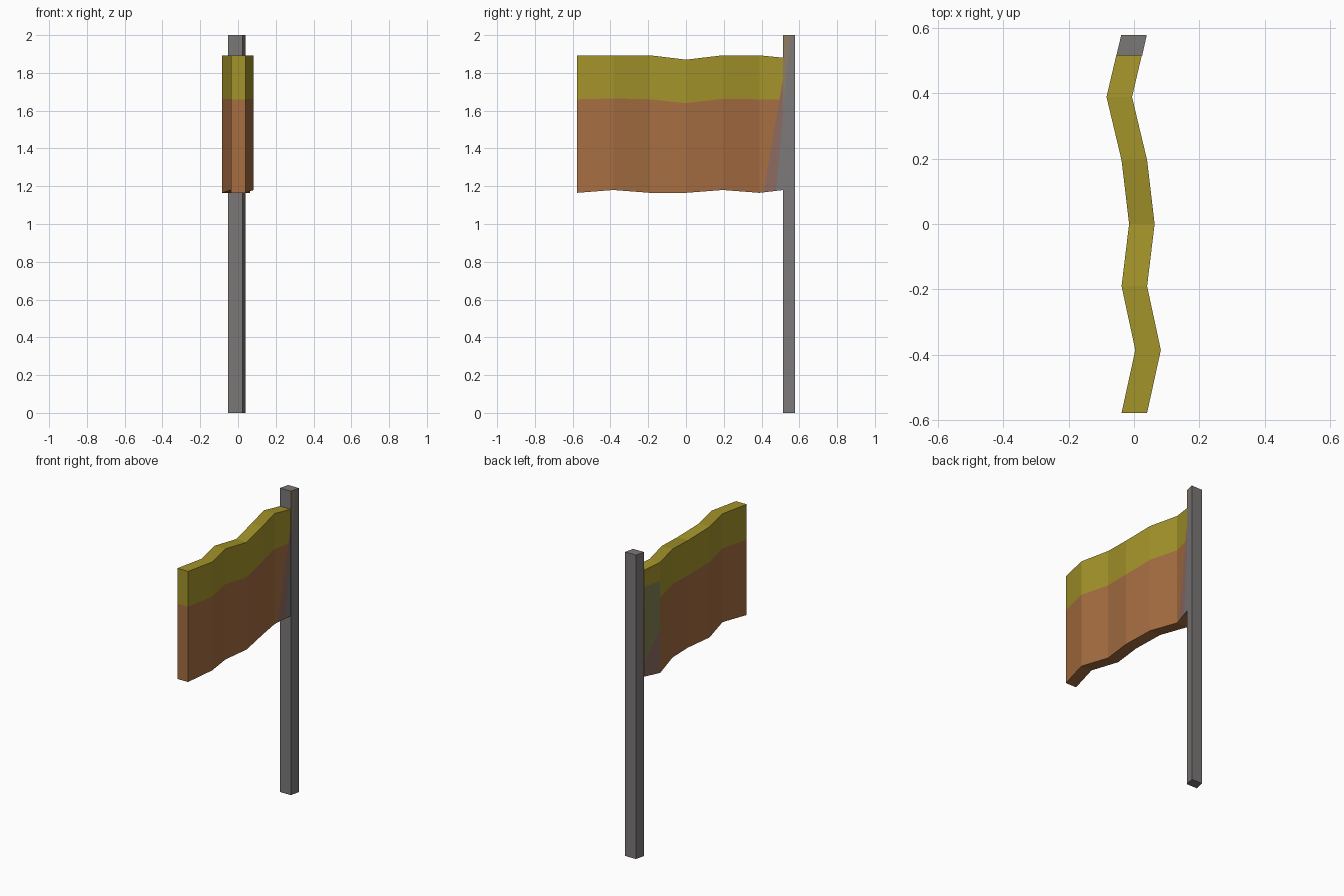
import bpy, bmesh
from mathutils import Vector

cube = bpy.data.objects.get("Cube")
if cube:
    bpy.data.objects.remove(cube)


def material(name, rgb):
    m = bpy.data.materials.new(name)
    m.use_nodes = True
    col = [(c / 255) ** 2.2 for c in rgb] + [1]
    m.diffuse_color = col
    m.node_tree.nodes["Principled BSDF"].inputs["Base Color"].default_value = col
    return m


GREY, YELLOW, ORANGE, OLIVE, MAUVE, TAN = range(6)
palette = [
    material("pole grey", (122, 119, 119)),
    material("flag yellow", (162, 146, 46)),
    material("flag orange", (164, 109, 67)),
    material("faded olive", (128, 126, 82)),
    material("faded mauve", (140, 106, 96)),
    material("faded tan", (138, 124, 98)),
]


def skin(bm, rings):
    """Join matching rings of points into a closed body."""
    loops = [[bm.verts.new(p) for p in ring] for ring in rings]
    for a, b in zip(loops, loops[1:]):
        for i in range(len(a)):
            j = (i + 1) % len(a)
            bm.faces.new((a[i], a[j], b[j], b[i]))
    return loops


def side(a, b, p):
    """Positive on the pole side of the upward line a-b in the yz plane."""
    return (p.y - a[0]) * (b[1] - a[1]) - (p.z - a[1]) * (b[0] - a[0])


def cut(bm, a, b, sign):
    """Cut the faces near the pole, on one side, along a line in yz."""
    faces = [f for f in bm.faces if f.normal.x * sign > 0.5
             and f.calc_center_median().y > 0.39]
    geom = faces + list({e for f in faces for e in f.edges}) \
        + list({v for f in faces for v in f.verts})
    normal = Vector((0, b[1] - a[1], a[0] - b[0]))
    bmesh.ops.bisect_plane(bm, geom=geom, plane_co=(0, *a), plane_no=normal)
    bm.normal_update()


def finish(name, bm):
    mesh = bpy.data.meshes.new(name)
    bm.to_mesh(mesh)
    bm.free()
    for m in palette:
        mesh.materials.append(m)
    obj = bpy.data.objects.new(name, mesh)
    bpy.context.collection.objects.link(obj)


# Pole: skewed square bar
bm = bmesh.new()
corners = [(-0.054, 0.514), (0.025, 0.514), (0.039, 0.577), (-0.039, 0.577)]
ends = skin(bm, [[(x, y, z) for x, y in corners] for z in (0, 2)])
for end in ends:
    bm.faces.new(end)
bmesh.ops.recalc_face_normals(bm, faces=bm.faces)
stain = (0.514, 1.62), (0.55, 1.95)
cut(bm, *stain, 1)
for f in bm.faces:
    c = f.calc_center_median()
    if f.normal.x > 0.5 and side(*stain, c) < 0:
        f.material_index = TAN
finish("pole", bm)

# Flag: wavy slab, each section is y, middle x, bottom, colour split, top
sections = [
    (-0.577, 0.001, 1.165, 1.66, 1.893), (-0.385, 0.043, 1.18, 1.665, 1.893),
    (-0.19, 0.001, 1.165, 1.66, 1.893), (0, 0.024, 1.165, 1.64, 1.87),
    (0.195, 0.001, 1.18, 1.663, 1.893), (0.388, -0.045, 1.165, 1.66, 1.893),
    (0.516, -0.015, 1.18, 1.66, 1.88),
]
bm = bmesh.new()
rings = []
for y, x, low, mid, top in sections:
    left, right = x - 0.039, x + 0.039
    rings.append([(left, y, low), (right, y, low), (right, y, mid),
                  (right, y, top), (left, y, top), (left, y, mid)])
loops = skin(bm, rings)
for r in (loops[0], loops[-1]):
    bm.faces.new((r[0], r[1], r[2], r[5]))
    bm.faces.new((r[5], r[2], r[3], r[4]))
bmesh.ops.recalc_face_normals(bm, faces=bm.faces)
for f in bm.faces:
    f.material_index = YELLOW if f.calc_center_median().z > 1.7 else ORANGE

# Faded patches next to the pole
outer = (0.41, 1.165), (0.516, 1.78)
inner = (0.475, 1.165), (0.516, 1.6)
upper = (0.388, 1.77), (0.516, 1.77)
lower = (0.388, 1.46), (0.516, 1.27)
for line in (outer, inner):
    cut(bm, *line, 1)
for line in (upper, lower):
    cut(bm, *line, -1)
for f in bm.faces:
    c = f.calc_center_median()
    if c.y < 0.39:
        continue
    if f.normal.x > 0.5:
        if side(*inner, c) > 0:
            f.material_index = GREY
        elif side(*outer, c) > 0:
            f.material_index = MAUVE
    elif f.normal.x < -0.5:
        if side(*lower, c) > 0:
            f.material_index = MAUVE
        elif side(*upper, c) > 0:
            f.material_index = OLIVE
finish("flag", bm)
